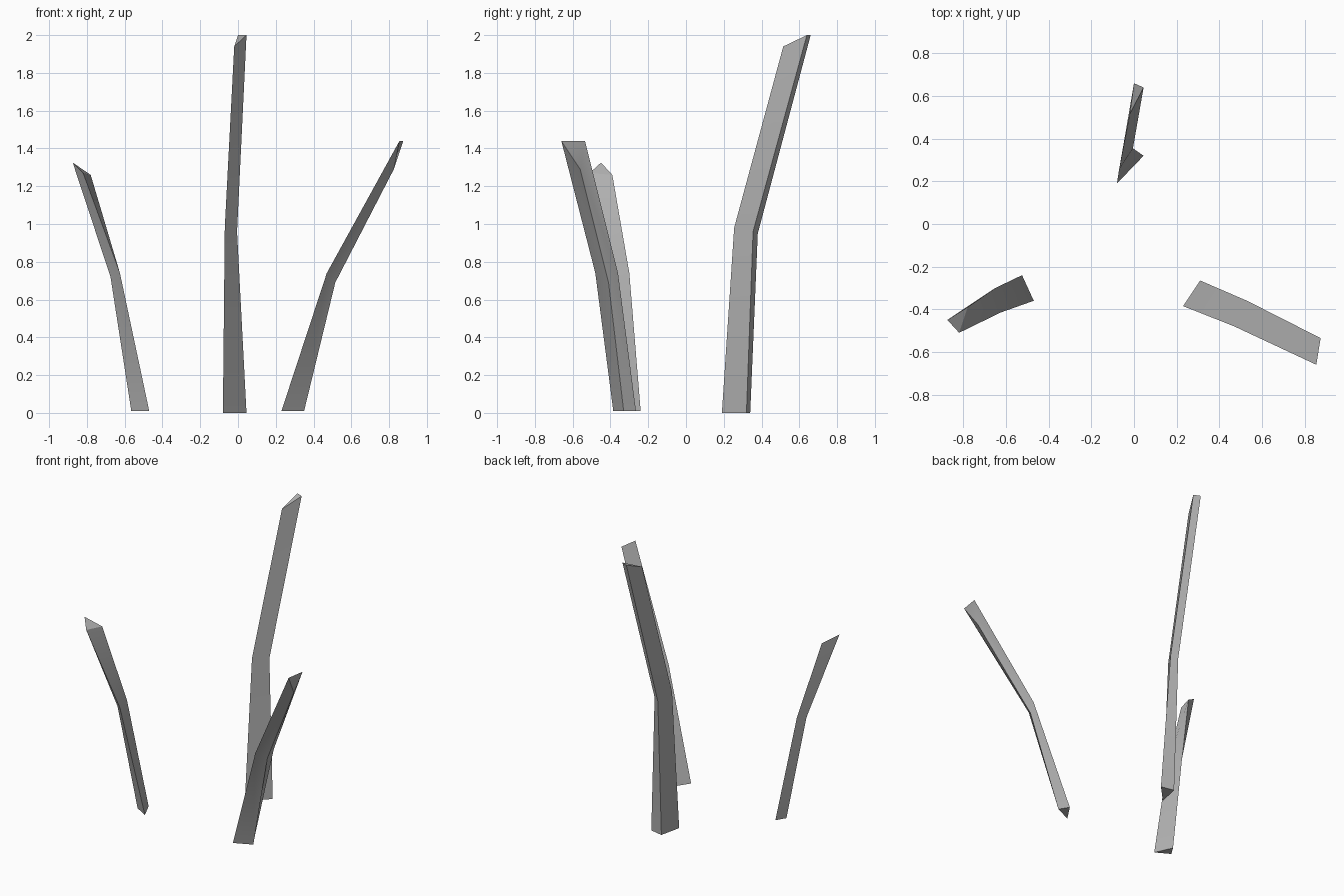
import bpy
import bmesh
from math import radians

cube = bpy.data.objects.get("Cube")
if cube:
    bpy.data.objects.remove(cube, do_unlink=True)

grey = bpy.data.materials.new("plain_grey")
grey.use_nodes = True
grey.diffuse_color = (0.45, 0.45, 0.45, 1)
grey.node_tree.nodes["Principled BSDF"].inputs["Base Color"].default_value = (0.45, 0.45, 0.45, 1)


def blade(name, base, bend, tip):
    """Loft a closed bent stalk through three triangular sections."""
    bm = bmesh.new()
    rings = [[bm.verts.new(p) for p in ring] for ring in (base, bend, tip)]
    for low, high in zip(rings, rings[1:]):
        for i in range(3):
            j = (i + 1) % 3
            bm.faces.new((low[i], low[j], high[j], high[i]))
    bm.faces.new(rings[0])
    bm.faces.new(rings[-1])
    bmesh.ops.recalc_face_normals(bm, faces=bm.faces)
    mesh = bpy.data.meshes.new(name)
    bm.to_mesh(mesh)
    bm.free()
    mesh.materials.append(grey)
    obj = bpy.data.objects.new(name, mesh)
    bpy.context.collection.objects.link(obj)
    bpy.ops.object.select_all(action="DESELECT")
    obj.select_set(True)
    bpy.context.view_layer.objects.active = obj
    bpy.ops.object.shade_smooth_by_angle(angle=radians(30))


# Tall stalk at the back
blade("back_blade",
      [(-0.08, 0.19, 0), (0.045, 0.32, 0), (-0.047, 0.34, 0)],
      [(-0.07, 0.255, 0.98), (-0.005, 0.355, 0.96), (-0.048, 0.38, 0.95)],
      [(-0.02, 0.515, 1.94), (0.045, 0.64, 2), (0, 0.66, 2)])

# Stalk leaning out on the left
blade("left_blade",
      [(0.23, -0.385, 0.01), (0.31, -0.265, 0.01), (0.35, -0.33, 0.01)],
      [(0.47, -0.48, 0.74), (0.53, -0.36, 0.74), (0.515, -0.41, 0.69)],
      [(0.855, -0.66, 1.44), (0.875, -0.535, 1.44), (0.825, -0.56, 1.29)])

# Short twisted stalk on the right
blade("right_blade",
      [(-0.565, -0.305, 0.01), (-0.47, -0.36, 0.01), (-0.525, -0.24, 0.01)],
      [(-0.675, -0.37, 0.72), (-0.625, -0.415, 0.74), (-0.65, -0.3, 0.74)],
      [(-0.875, -0.45, 1.325), (-0.82, -0.51, 1.27), (-0.78, -0.39, 1.26)])
